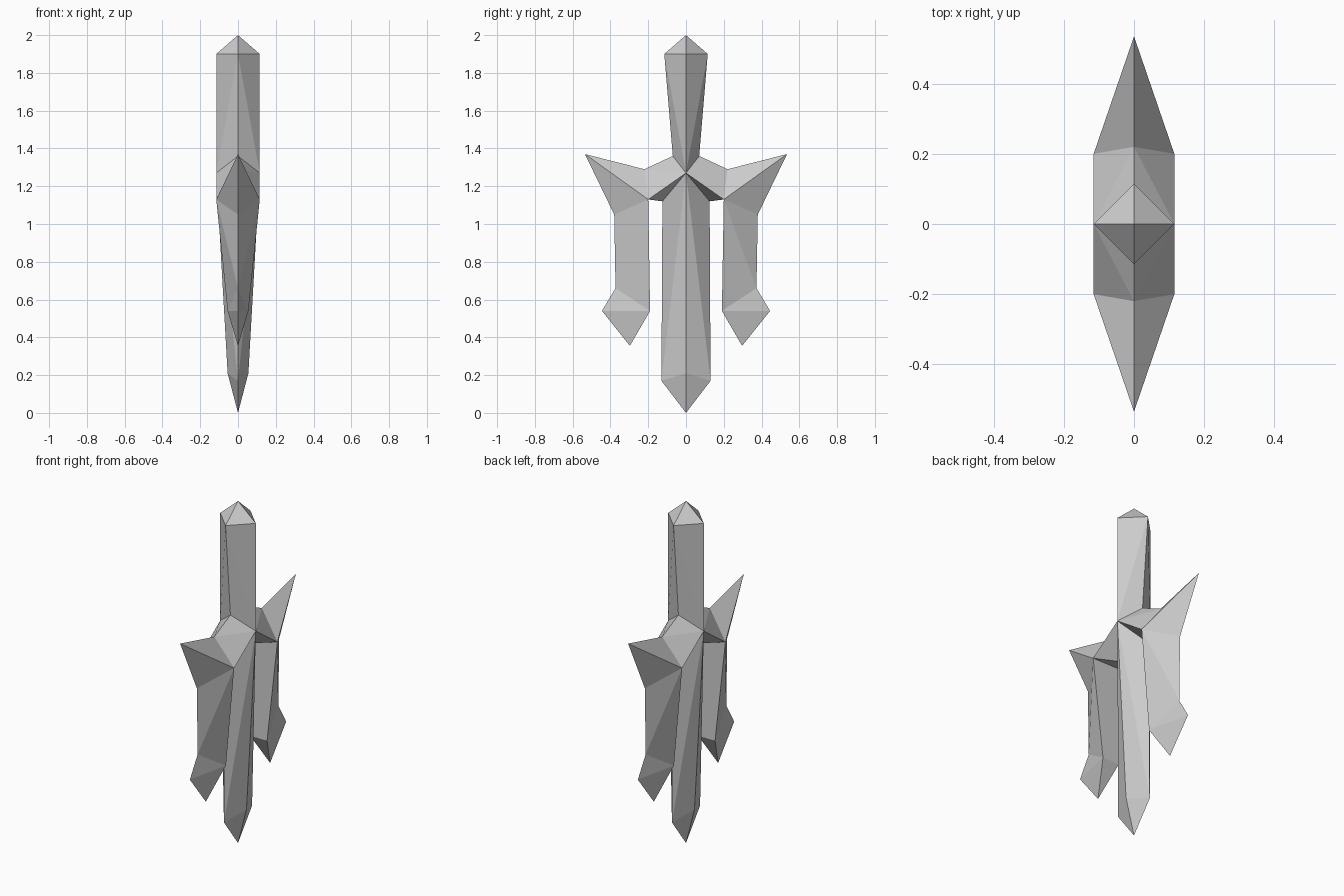
import bpy
import bmesh
from mathutils import Vector

cube = bpy.data.objects.get("Cube")
if cube:
    bpy.data.objects.remove(cube, do_unlink=True)

# One grey stone-like material
grey = bpy.data.materials.new("plain grey")
grey.use_nodes = True
colour = (0.6, 0.6, 0.6, 1.0)
grey.diffuse_color = colour
grey.node_tree.nodes["Principled BSDF"].inputs["Base Color"].default_value = colour

# Named corners of one quarter (x >= 0, y >= 0)
P = {
    "pommel": (0, 0, 2), "pommel_side": (0.115, 0, 1.9), "pommel_edge": (0, 0.115, 1.9),
    "hub": (0.115, 0, 1.27), "neck": (0, 0.07, 1.36),
    "arm_top": (0, 0.22, 1.29), "arm_tip": (0, 0.535, 1.37),
    "arm_side": (0.115, 0.2, 1.13), "arm_under": (0, 0.125, 1.12), "arm_mid": (0, 0.2, 1.13),
    "prong_top": (0, 0.38, 1.05), "prong_neck": (0, 0.373, 0.66),
    "prong_side": (0.055, 0.19, 0.54), "prong_mid": (0, 0.19, 0.54),
    "barb": (0, 0.445, 0.54), "prong_tip": (0, 0.297, 0.355),
    "blade_side": (0.055, 0, 0.21), "blade_edge": (0, 0.13, 0.17), "blade_tip": (0, 0, 0),
}


def part(name, faces):
    """Build a quarter shell from named corners and mirror it over x and y."""
    bm = bmesh.new()
    corners = {}
    for face in faces:
        for key in face.split():
            if key not in corners:
                corners[key] = bm.verts.new(P[key])
        f = bm.faces.new([corners[key] for key in face.split()])
        f.normal_update()
        # Outside is towards +x, or inwards and down on the flat undersides
        if f.normal.dot(Vector((1, -0.01, -0.01))) < 0:
            f.normal_flip()
    mesh = bpy.data.meshes.new(name)
    bm.to_mesh(mesh)
    bm.free()
    mesh.materials.append(grey)
    obj = bpy.data.objects.new(name, mesh)
    bpy.context.collection.objects.link(obj)
    mirror = obj.modifiers.new("mirror", "MIRROR")
    mirror.use_axis = (True, True, False)
    mirror.merge_threshold = 0.001


# Grip with pyramid pommel
part("handle", [
    "pommel pommel_side pommel_edge",
    "hub pommel_side pommel_edge",
    "hub pommel_edge neck",
])

# Spiked arms to the front and back
part("crossguard", [
    "neck arm_top hub",
    "hub arm_top arm_side",
    "arm_top arm_tip arm_side",
    "arm_tip prong_top arm_side",
    "hub arm_side arm_under",
    "arm_side arm_mid arm_under",
])

# Hanging side prongs, triangular in section with a flat inner face
part("side_prongs", [
    "arm_side prong_top prong_neck",
    "arm_side prong_neck prong_side",
    "prong_side prong_neck barb",
    "prong_side barb prong_tip",
    "arm_side prong_side prong_mid arm_mid",
    "prong_side prong_tip prong_mid",
])

# Central blade
part("blade", [
    "hub arm_under blade_edge",
    "hub blade_edge blade_side",
    "blade_side blade_edge blade_tip",
])
